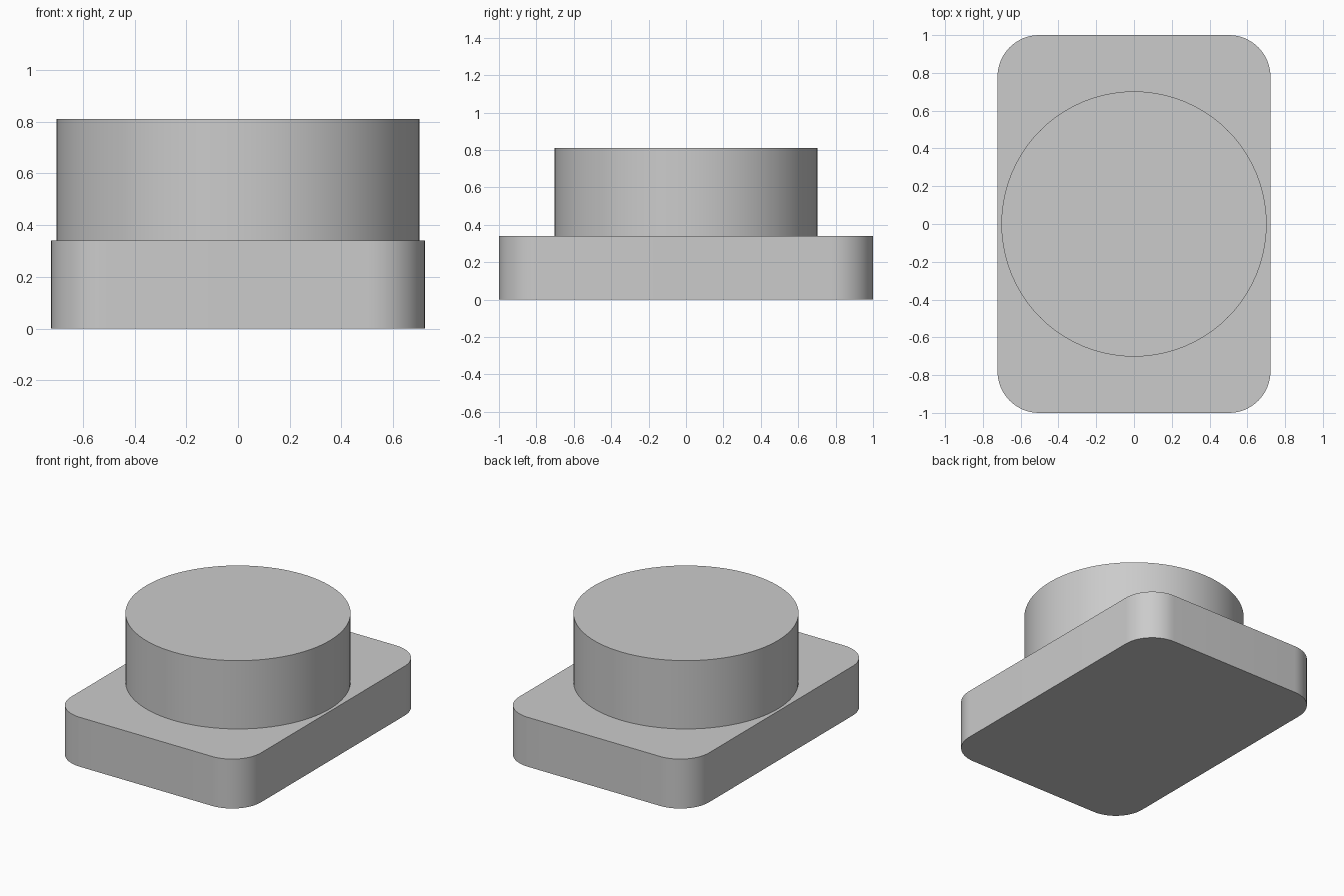
import bpy
import bmesh
from math import radians

cube = bpy.data.objects.get("Cube")
if cube:
    bpy.data.objects.remove(cube, do_unlink=True)

BASE_TOP, TOP = 0.34, 0.81

# Single grey material
grey = bpy.data.materials.new("plain_grey")
grey.use_nodes = True
colour = (0.6, 0.6, 0.6, 1)
grey.diffuse_color = colour
grey.node_tree.nodes["Principled BSDF"].inputs["Base Color"].default_value = colour


def finish(obj, name):
    obj.name = obj.data.name = name
    obj.data.materials.append(grey)
    bpy.ops.object.select_all(action="DESELECT")
    obj.select_set(True)
    bpy.context.view_layer.objects.active = obj
    bpy.ops.object.shade_smooth_by_angle(angle=radians(30))


# Base plate: a block with its four upright edges rounded
bpy.ops.mesh.primitive_cube_add(size=1, location=(0, 0, BASE_TOP / 2))
base = bpy.context.object
bm = bmesh.new()
bm.from_mesh(base.data)
bmesh.ops.scale(bm, vec=(1.445, 2, BASE_TOP), verts=bm.verts)
upright = [e for e in bm.edges if abs(e.verts[0].co.z - e.verts[1].co.z) > 0.1]
bmesh.ops.bevel(bm, geom=upright, offset=0.22, offset_type="OFFSET",
                segments=16, profile=0.5, affect="EDGES")
bm.to_mesh(base.data)
bm.free()
finish(base, "base_plate")

# Round boss standing on the plate
bpy.ops.mesh.primitive_cylinder_add(vertices=96, radius=0.702, depth=TOP - BASE_TOP,
                                    location=(0, 0, (TOP + BASE_TOP) / 2))
finish(bpy.context.object, "round_boss")
